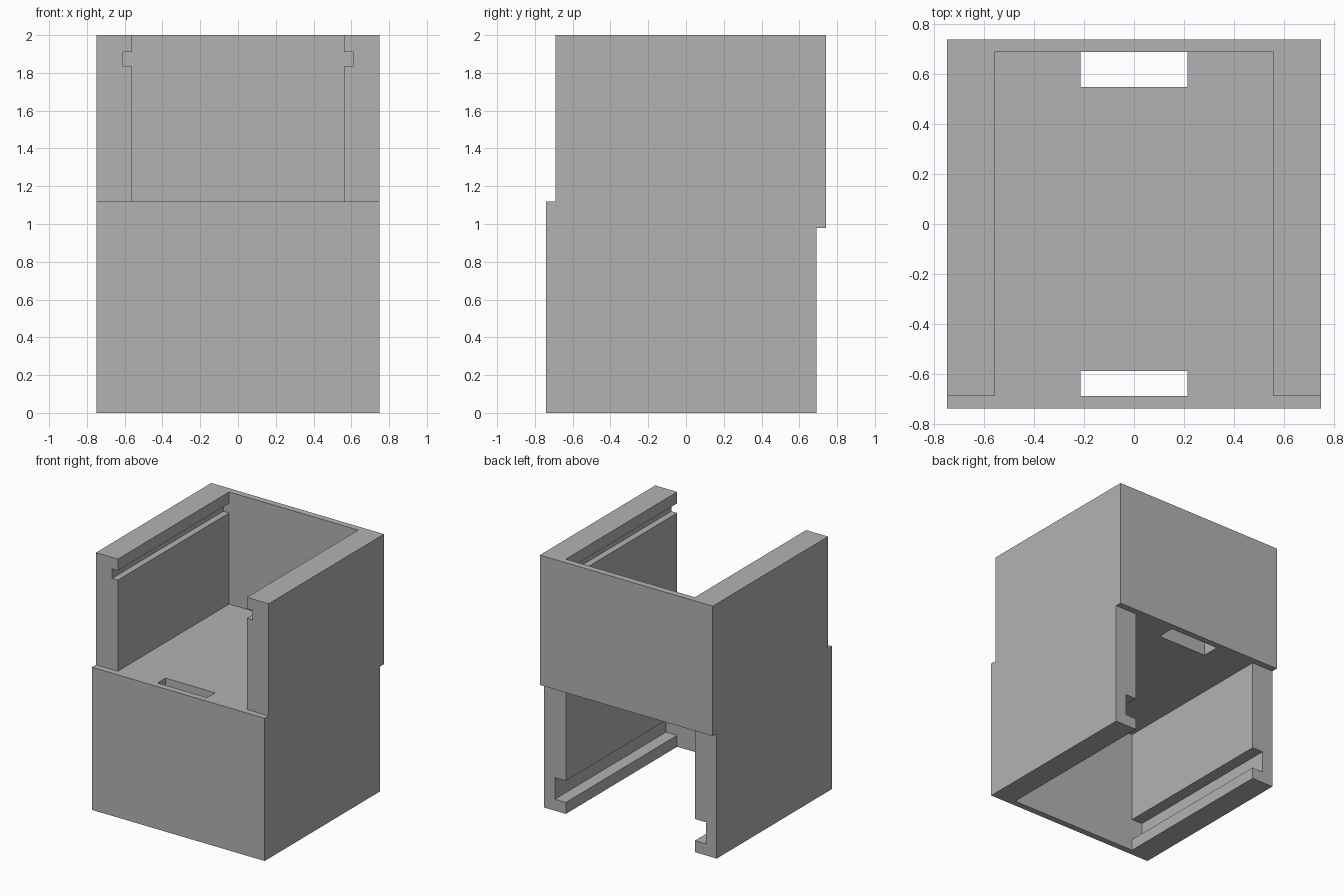
import bpy
import bmesh
from mathutils import Vector

cube = bpy.data.objects.get("Cube")
if cube:
    bpy.data.objects.remove(cube, do_unlink=True)

# Single plain grey
grey = bpy.data.materials.new("plain_grey")
grey.use_nodes = True
colour = (0.45, 0.45, 0.45, 1)
grey.diffuse_color = colour
grey.node_tree.nodes["Principled BSDF"].inputs["Base Color"].default_value = colour

# Shared dimensions
WIDE, INNER = 0.75, 0.56          # outer and inner faces of the side walls
DEEP, EDGE = 0.74, 0.69           # outer and inner faces of the panels
FLOOR_LOW, FLOOR_TOP, TOP = 0.98, 1.12, 2.0


def extrude_profile(name, points, direction):
    """Closed outline of 3D points pushed along a direction into a solid."""
    bm = bmesh.new()
    face = bm.faces.new([bm.verts.new(p) for p in points])
    result = bmesh.ops.extrude_face_region(bm, geom=[face], use_keep_orig=True)
    moved = [g for g in result["geom"] if isinstance(g, bmesh.types.BMVert)]
    bmesh.ops.translate(bm, verts=moved, vec=Vector(direction))
    bmesh.ops.recalc_face_normals(bm, faces=bm.faces)
    mesh = bpy.data.meshes.new(name)
    bm.to_mesh(mesh)
    bm.free()
    mesh.materials.append(grey)
    obj = bpy.data.objects.new(name, mesh)
    bpy.context.collection.objects.link(obj)
    return obj


def panel(name, y, low, high):
    outline = [(-WIDE, y, low), (WIDE, y, low), (WIDE, y, high), (-WIDE, y, high)]
    return extrude_profile(name, outline, (0, DEEP - EDGE, 0))


# Side walls: wide groove near the bottom, narrow groove near the top
wall = [(WIDE, 0), (WIDE, TOP), (INNER, TOP)]
for low, high, depth in ((1.835, 1.91, 0.05), (0.09, 0.26, 0.095)):
    wall += [(INNER, high), (INNER + depth, high), (INNER + depth, low), (INNER, low)]
wall.append((INNER, 0))
for side, sign in (("left", 1), ("right", -1)):
    extrude_profile(side + "_wall", [(sign * x, -EDGE, z) for x, z in wall], (0, 2 * EDGE, 0))

# Middle floor with a slot against each panel
SLOT, FRONT_SLOT, BACK_SLOT = 0.215, -0.59, 0.55
half = [(INNER, -EDGE), (INNER, EDGE), (SLOT, EDGE), (SLOT, BACK_SLOT)]
front_half = [(SLOT, FRONT_SLOT), (SLOT, -EDGE)]
right_edge = front_half + half
outline = right_edge + [(-x, y) for x, y in reversed(right_edge)]
extrude_profile("middle_floor", [(x, y, FLOOR_LOW) for x, y in outline],
                (0, 0, FLOOR_TOP - FLOOR_LOW))

# Lower front and upper back panels
panel("front_panel", -DEEP, 0, FLOOR_TOP)
panel("back_panel", EDGE, FLOOR_LOW, TOP)
